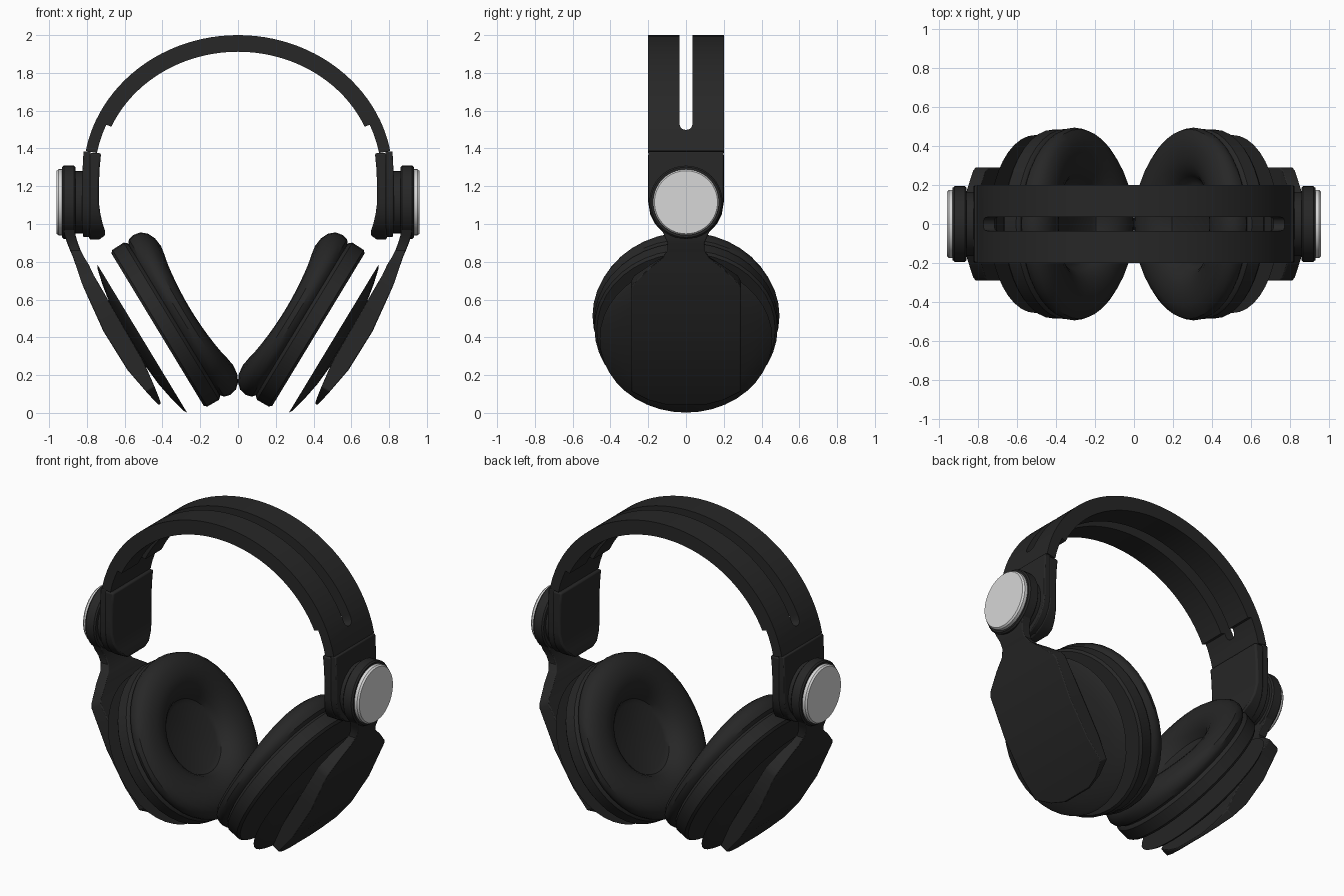
import bpy, bmesh, math

if "Cube" in bpy.data.objects:
    bpy.data.objects.remove(bpy.data.objects["Cube"])


def material(name, v):
    m = bpy.data.materials.new(name)
    m.diffuse_color = (v, v, v, 1)
    m.use_nodes = True
    m.node_tree.nodes["Principled BSDF"].inputs["Base Color"].default_value = m.diffuse_color
    return m


BLACK = material("matte black", 0.02)
SILVER = material("silver", 0.68)

# Ear cup frame on the right side: centre, outward axis n, in-plane axis d (y is the other one)
CX, CZ, A, B = 0.426, 0.441, 0.855, 0.518
HINGE_Z = 1.115


def cup_xz(n, d):
    return CX + A * n + B * d, CZ - B * n + A * d


def finish(name, bm, mat, mirror, bevel=0.0):
    bmesh.ops.remove_doubles(bm, verts=bm.verts, dist=1e-5)
    bmesh.ops.recalc_face_normals(bm, faces=bm.faces)
    me = bpy.data.meshes.new(name)
    bm.to_mesh(me)
    bm.free()
    ob = bpy.data.objects.new(name, me)
    bpy.context.collection.objects.link(ob)
    me.materials.append(mat)
    bpy.ops.object.select_all(action='DESELECT')
    ob.select_set(True)
    bpy.context.view_layer.objects.active = ob
    bpy.ops.object.shade_smooth_by_angle(angle=math.radians(35))
    if bevel:
        b = ob.modifiers.new("Bevel", 'BEVEL')
        b.width, b.segments, b.limit_method = bevel, 2, 'ANGLE'
        b.angle_limit = math.radians(40)
    m = ob.modifiers.new("Mirror", 'MIRROR')
    m.use_axis = (mirror == 'X', mirror == 'Y', False)
    m.use_mirror_merge = False
    return ob


def loft(name, rows, mirror='X', bevel=0.0):
    """Rows of (outer xz, inner xz, y0, y1) joined into a closed strip."""
    bm = bmesh.new()
    rings = [[bm.verts.new(p) for p in ((o[0], y0, o[1]), (o[0], y1, o[1]),
                                        (i[0], y1, i[1]), (i[0], y0, i[1]))]
             for o, i, y0, y1 in rows]
    for r, s in zip(rings, rings[1:]):
        for k in range(4):
            bm.faces.new((r[k], r[(k + 1) % 4], s[(k + 1) % 4], s[k]))
    bm.faces.new(rings[0])
    bm.faces.new(rings[-1])
    return finish(name, bm, BLACK, mirror, bevel)


def revolve(name, profile, place, mat=BLACK, seg=40):
    """Spin a (radius, height) profile; place(r, h, angle) gives the point."""
    bm = bmesh.new()
    rings = []
    for r, h in profile:
        if r == 0:
            rings.append([bm.verts.new(place(0, h, 0))] * seg)
        else:
            rings.append([bm.verts.new(place(r, h, 2 * math.pi * k / seg)) for k in range(seg)])
    for p, q in zip(rings, rings[1:]):
        for k in range(seg):
            j = (k + 1) % seg
            bm.faces.new(list(dict.fromkeys((p[k], p[j], q[j], q[k]))))
    return finish(name, bm, mat, 'X')


def on_cup(r, h, a):
    x, z = cup_xz(-h, r * math.cos(a))
    return x, r * math.sin(a), z


def on_pad(r, h, a):
    # cushion is lower at its front and back
    return on_cup(r, h - 0.04 * math.sin(a) ** 2 * max(0, h - 0.12) / 0.125, a)


def on_hinge(r, h, a):
    return h, r * math.cos(a), HINGE_Z + r * math.sin(a)


# Headband arch with a long round-ended slot; thinner at the adjuster ends
def band_row(t, thick, slot):
    c, s = math.cos(math.radians(t)), math.sin(math.radians(t))
    return ((0.82 * c, 1.25 + 0.75 * s), ((0.82 - thick) * c, 1.25 + (0.75 - thick) * s), slot, 0.2)


half = [(10.5, .06, 0), (15, .06, 0), (19.3, .06, 0), (19.5, .06, .015), (20.2, .06, .027),
        (21.5, .06, .034), (23.5, .06, .035), (23.6, .088, .035)]
ts = half + [(23.6 + i * 132.8 / 40, .088, .035) for i in range(1, 40)]
ts += [(180 - t, th, s) for t, th, s in reversed(half)]
loft("headband", [band_row(*t) for t in ts], mirror='Y')


# Adjuster housings at the band ends, rounded around the hinge
def round_w(z, r=0.2):
    return r if z > HINGE_Z else math.sqrt(max(r * r - (z - HINGE_Z) ** 2, 0.0004))


block = [(1.375, .725), (1.3, .732), (1.2, .737), (1.115, .737), (1.05, .728),
         (1.0, .716), (.96, .703), (.935, .705), (.917, .735)]
loft("inner_block", [((.788, z), (x, z), -round_w(z), round_w(z)) for z, x in block], bevel=0.01)
plate = [(1.385, .818), (1.25, .825), (1.115, .825), (1.05, .825), (1.0, .825), (.96, .823), (.93, .82)]
loft("outer_housing", [((x, z), (.78, z), -round_w(z, .198), round_w(z, .198)) for z, x in plate],
     bevel=0.006)

# Hinge discs and silver caps
revolve("hinge_spacer", [(0, .81), (.165, .81), (.165, .87), (0, .87)], on_hinge)
revolve("hinge_disc", [(0, .86), (.185, .86), (.194, .868), (.194, .922), (.186, .931), (0, .931)], on_hinge)
revolve("hinge_cap", [(0, .92), (.175, .92), (.175, .95), (.167, .96), (0, .96)], on_hinge, SILVER)

# Yoke arm that narrows below the hinge and widens into the outer cup plate
yoke = [((.925, 1.0), (.865, 1.0), .14), ((.918, .94), (.86, .94), .115),
        ((.905, .90), (.848, .90), .098), ((.889, .86), (.833, .86), .098),
        ((.872, .82), (.815, .825), .125), ((.855, .77), (.79, .785), .19)]
for d, out, inn, w in [(.42, .215, .14, .275), (.39, .22, .14, .29), (.14, .25, .145, .29),
                       (-.1, .247, .15, .29), (-.25, .222, .17, .29), (-.31, .21, .18, .2),
                       (-.345, .202, .188, .1)]:
    yoke.append((cup_xz(out, d), cup_xz(inn, d), w))
loft("yoke_and_cup_plate", [(o, i, -w, w) for o, i, w in yoke], bevel=0.005)

# Ear cups: shallow outer shell, pad ring and soft cushion
revolve("cup_shell", [(0, -.094), (.457, -.094), (.44, -.105), (.36, -.125), (.25, -.145),
                      (.12, -.156), (0, -.16)], on_cup)
revolve("cup_ring", [(0, 0), (.472, 0), (.485, .014), (.487, .085), (.475, .1), (.45, .11), (0, .11)], on_cup)
revolve("ear_cushion", [(0, .1), (.465, .1), (.487, .118), (.495, .15), (.487, .19), (.46, .22),
                        (.42, .239), (.37, .245), (.32, .237), (.275, .212), (.245, .175),
                        (.225, .135), (.2, .122), (0, .12)], on_pad)
